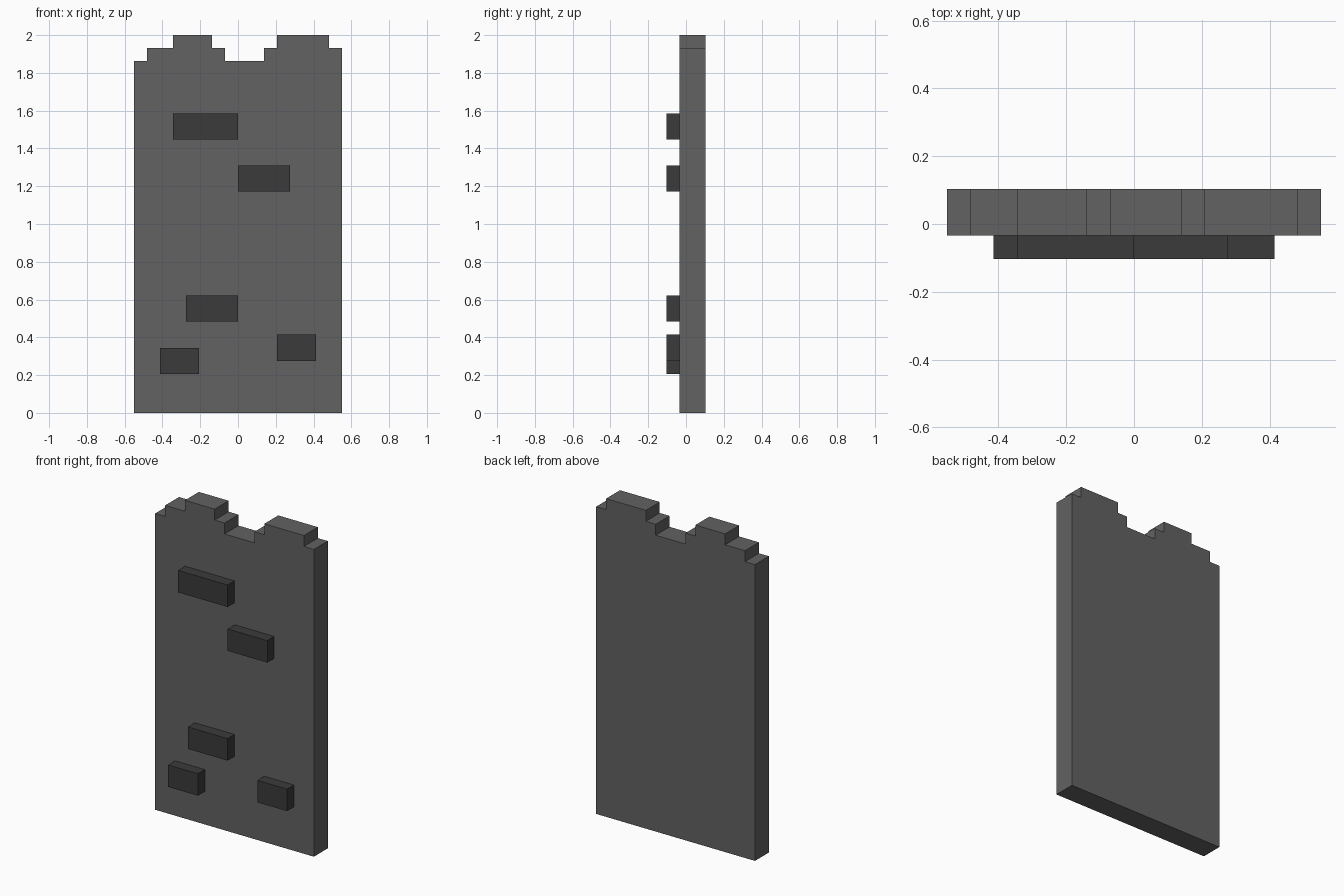
import bpy
import bmesh

cube = bpy.data.objects.get("Cube")
if cube:
    bpy.data.objects.remove(cube, do_unlink=True)

U = 2 / 29                       # one grid step of the blocky design
WALL_FRONT, WALL_BACK, BRICK_FRONT = -0.5 * U, 1.5 * U, -1.5 * U


def make_material(name, value):
    mat = bpy.data.materials.new(name)
    mat.use_nodes = True
    colour = (value, value, value, 1)
    mat.diffuse_color = colour
    mat.node_tree.nodes["Principled BSDF"].inputs["Base Color"].default_value = colour
    return mat


def extrude_outline(name, outline, y_front, y_back, mat):
    """Solid from an x-z outline in grid steps, extruded from front to back."""
    bm = bmesh.new()
    face = bm.faces.new([bm.verts.new((x * U, y_front, z * U)) for x, z in outline])
    result = bmesh.ops.extrude_face_region(bm, geom=[face])
    moved = [g for g in result["geom"] if isinstance(g, bmesh.types.BMVert)]
    bmesh.ops.translate(bm, verts=moved, vec=(0, y_back - y_front, 0))
    bmesh.ops.recalc_face_normals(bm, faces=bm.faces)
    mesh = bpy.data.meshes.new(name)
    bm.to_mesh(mesh)
    bm.free()
    mesh.materials.append(mat)
    obj = bpy.data.objects.new(name, mesh)
    bpy.context.collection.objects.link(obj)
    return obj


stone = make_material("stone grey", 0.122)
dark_stone = make_material("dark stone grey", 0.043)

# Wall slab with a broken, stepped top: (left x, right x, height) per step
steps = [(-8, -7, 27), (-7, -5, 28), (-5, -2, 29), (-2, -1, 28),
         (-1, 2, 27), (2, 3, 28), (3, 7, 29), (7, 8, 28)]
outline = [(-8, 0)]
for x0, x1, z in steps:
    outline += [(x0, z), (x1, z)]
outline.append((8, 0))
extrude_outline("wall", outline, WALL_FRONT, WALL_BACK, stone)

# Raised bricks on the front: left x, right x, bottom z; all two steps tall
bricks = {
    "brick_top": (-5, 0, 21),
    "brick_upper": (0, 4, 17),
    "brick_middle": (-4, 0, 7),
    "brick_lower_right": (-6, -3, 3),
    "brick_lower_left": (3, 6, 4),
}
for name, (x0, x1, z) in bricks.items():
    rect = [(x0, z), (x0, z + 2), (x1, z + 2), (x1, z)]
    extrude_outline(name, rect, BRICK_FRONT, WALL_FRONT, dark_stone)
